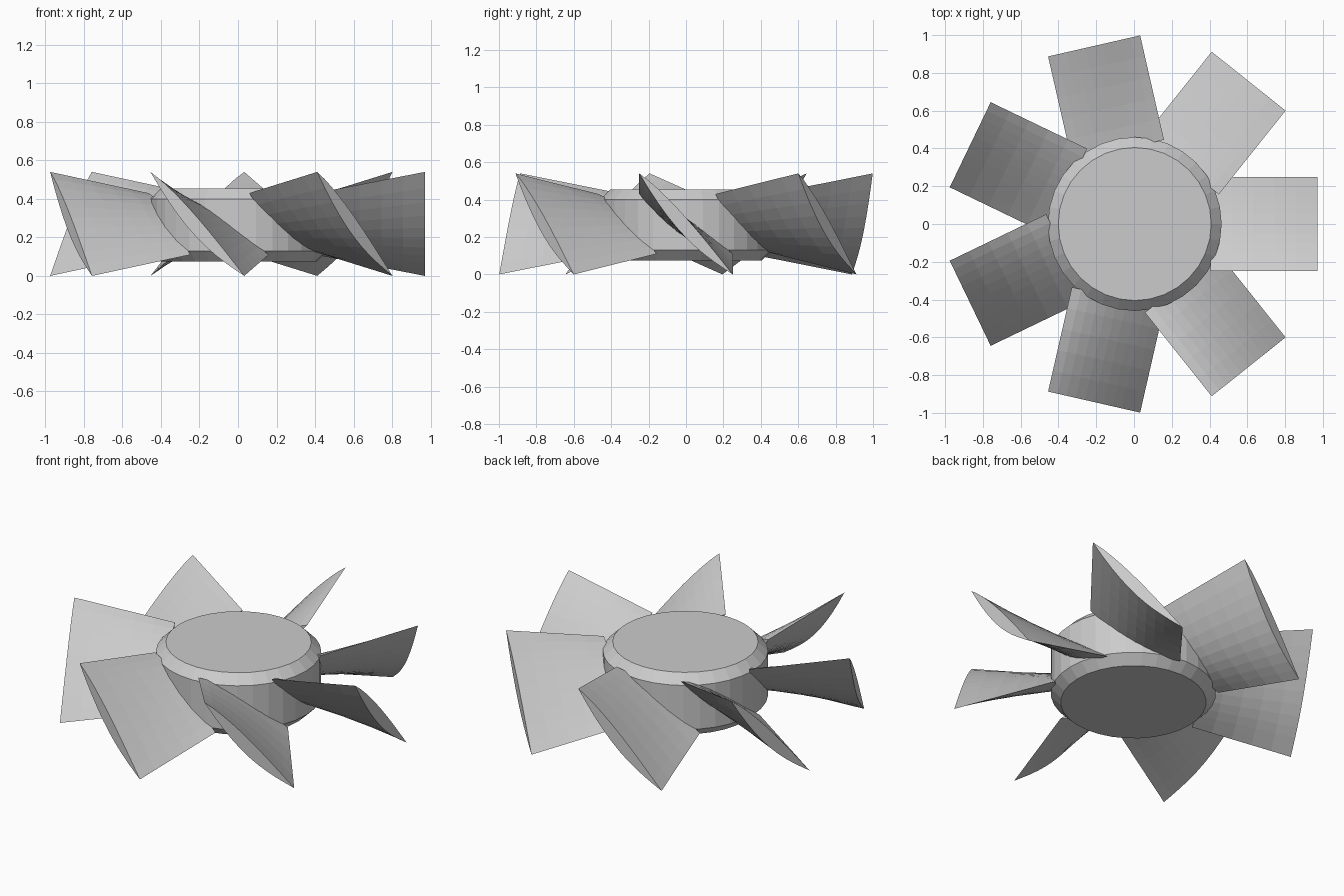
import bpy
import bmesh
import math
from mathutils import Matrix, Vector

if "Cube" in bpy.data.objects:
    bpy.data.objects.remove(bpy.data.objects["Cube"], do_unlink=True)

BLADES = 7
ROOT, TIP = 0.40, 0.967      # radial ends of a blade
HALF = 0.25                  # half width of a blade in plan
MID_Z = 0.27
CENTRE = Vector((0.004, 0, 0))

grey = bpy.data.materials.new("plain_grey")
grey.use_nodes = True
colour = (0.6, 0.6, 0.6, 1)
grey.diffuse_color = colour
grey.node_tree.nodes["Principled BSDF"].inputs["Base Color"].default_value = colour


def finish(bm, name):
    bmesh.ops.recalc_face_normals(bm, faces=bm.faces)
    mesh = bpy.data.meshes.new(name)
    bm.to_mesh(mesh)
    bm.free()
    mesh.materials.append(grey)
    obj = bpy.data.objects.new(name, mesh)
    obj.location = CENTRE
    bpy.context.collection.objects.link(obj)
    return obj


def loft(bm, rings):
    """Bridge closed rings of points and cap both ends."""
    loops = [[bm.verts.new(p) for p in ring] for ring in rings]
    n = len(loops[0])
    for a, b in zip(loops, loops[1:]):
        for i in range(n):
            j = (i + 1) % n
            bm.faces.new((a[i], a[j], b[j], b[i]))
    bm.faces.new(loops[0])
    bm.faces.new(loops[-1])


# Hub: a drum with chamfered rims
def circle(radius, z, sides=32):
    return [(radius * math.cos(math.tau * i / sides),
             radius * math.sin(math.tau * i / sides), z) for i in range(sides)]


bm = bmesh.new()
loft(bm, [circle(r, z) for r, z in
          ((0.405, 0.075), (0.46, 0.13), (0.46, 0.4), (0.405, 0.455))])
finish(bm, "hub")


# Blade: thin cambered section, steeper towards the tip
def section(x, steps=10):
    f = (x - ROOT) / (TIP - ROOT)
    rise = 0.16 + 0.11 * f

    def point(t, bulge):
        return (x, HALF * (2 * t - 1), MID_Z + rise * (1 - 2 * t) + bulge)

    ts = [i / steps for i in range(steps + 1)]
    upper = [point(t, 0.034 * math.sin(math.pi * t ** 0.8)) for t in ts]
    lower = [point(t, -0.075 * math.sin(math.pi * t ** 0.9)) for t in ts[1:-1]]
    return upper + lower[::-1]


SPANS = 5
rings = [section(ROOT + (TIP - ROOT) * k / SPANS) for k in range(SPANS + 1)]
for i in range(BLADES):
    turn = Matrix.Rotation(math.tau * i / BLADES, 3, 'Z')
    bm = bmesh.new()
    loft(bm, [[turn @ Vector(p) for p in ring] for ring in rings])
    finish(bm, f"blade_{i + 1}")
